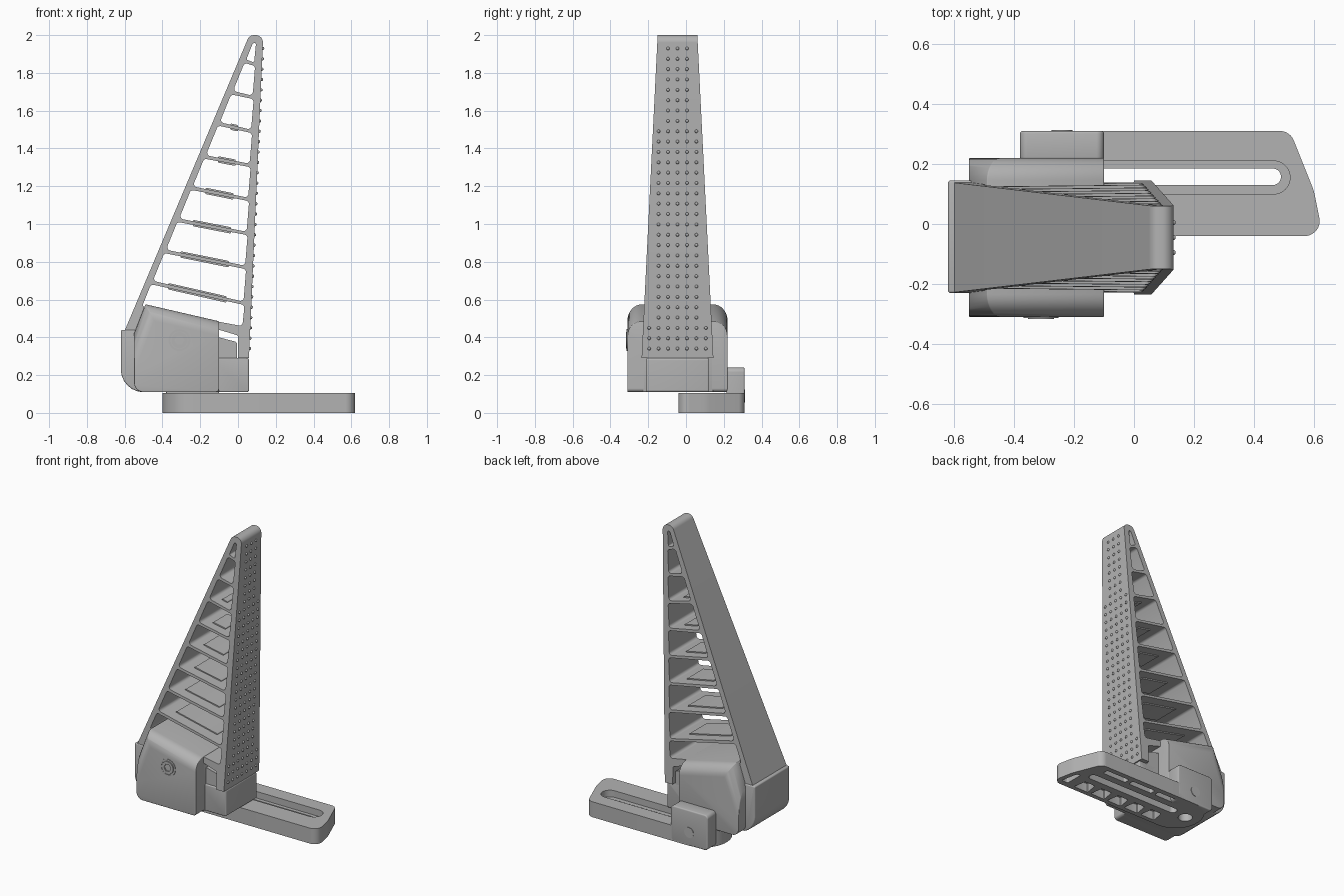
import bpy, bmesh, math
from mathutils import Vector, Matrix

if "Cube" in bpy.data.objects:
    bpy.data.objects.remove(bpy.data.objects["Cube"])

grey = bpy.data.materials.new("matte grey")
grey.use_nodes = True
COLOUR = (0.45, 0.45, 0.45, 1)
grey.diffuse_color = COLOUR
grey.node_tree.nodes["Principled BSDF"].inputs["Base Color"].default_value = COLOUR
parts = []


def finish(name, bm):
    mesh = bpy.data.meshes.new(name)
    bm.to_mesh(mesh)
    bm.free()
    mesh.materials.append(grey)
    obj = bpy.data.objects.new(name, mesh)
    bpy.context.collection.objects.link(obj)
    parts.append(obj)
    return obj


def rounded(corners, steps=8):
    """Polygon from (x, y, radius) corners, each turned into an arc."""
    out = []
    for i, (x, y, r) in enumerate(corners):
        p = Vector((x, y))
        if r == 0:
            out.append(p)
            continue
        u = (Vector(corners[i - 1][:2]) - p).normalized()
        v = (Vector(corners[(i + 1) % len(corners)][:2]) - p).normalized()
        half = u.angle(v) / 2
        centre = p + (u + v).normalized() * r / math.sin(half)
        a = p + u * r / math.tan(half) - centre
        b = p + v * r / math.tan(half) - centre
        for k in range(steps + 1):
            out.append(centre + a.lerp(b, k / steps).normalized() * r)
    return out


def box(x0, x1, y0, y1, r=0.0):
    return rounded([(x0, y0, r), (x1, y0, r), (x1, y1, r), (x0, y1, r)])


def ring(x, y, r, n=32):
    return [Vector((x + r * math.cos(math.tau * i / n),
                    y + r * math.sin(math.tau * i / n))) for i in range(n)]


def prism(name, outer, lo, hi, holes=(), upright=True, bevel=0, soft=None):
    """Extrude a holed outline along y (upright) or z; lo and hi may depend on height."""
    curve = bpy.data.curves.new(name, "CURVE")
    curve.dimensions, curve.fill_mode, curve.extrude = "2D", "BOTH", 1
    for loop in (outer, *holes):
        spline = curve.splines.new("POLY")
        spline.points.add(len(loop) - 1)
        for point, p in zip(spline.points, loop):
            point.co = (p.x, p.y, 0, 1)
        spline.use_cyclic_u = True
    temp = bpy.data.objects.new(name, curve)
    bpy.context.collection.objects.link(temp)
    graph = bpy.context.evaluated_depsgraph_get()
    mesh = bpy.data.meshes.new_from_object(temp.evaluated_get(graph))
    bm = bmesh.new()
    bm.from_mesh(mesh)
    bpy.data.objects.remove(temp)
    bpy.data.curves.remove(curve)
    bpy.data.meshes.remove(mesh)
    for v in bm.verts:
        x, y, side = v.co
        end = hi if side > 0 else lo
        depth = end(y) if callable(end) else end
        v.co = (x, depth, y) if upright else (x, y, depth)
    bmesh.ops.remove_doubles(bm, verts=bm.verts, dist=1e-5)
    if not holes:
        bmesh.ops.dissolve_limit(bm, angle_limit=0.01, verts=bm.verts, edges=bm.edges)
    bmesh.ops.recalc_face_normals(bm, faces=bm.faces)

    def round_edges(test, size, segments):
        edges = [e for e in bm.edges if len(e.link_faces) == 2
                 and e.calc_face_angle(0) > 0.8 and test(e)]
        bmesh.ops.bevel(bm, geom=edges, offset=size, segments=segments,
                        profile=0.5, affect="EDGES", clamp_overlap=True)
    if soft:
        round_edges(soft, 0.075, 8)
    if bevel:
        round_edges(lambda e: True, bevel, 3)
    return finish(name, bm)


# Slotted foot: counterbored top deck over a ribbed underside
foot = rounded([(-0.4, -0.04, 0.17), (0.63, -0.04, 0.05), (0.6, 0.11, 0.2),
                (0.52, 0.31, 0.05), (-0.4, 0.31, 0.17)], 12)
prism("foot_deck", foot, 0.06, 0.105, [box(-0.24, 0.52, 0.1, 0.21, 0.054)], False)
pockets = [box(-0.21, 0.49, 0.13, 0.185, 0.027), ring(-0.3, 0.14, 0.045)]
for i in range(5):
    x = -0.17 + i * 0.135
    pockets.append(rounded([(x, -0.01, 0.01), (x + 0.11, -0.01, 0.01),
                            (x + 0.095, 0.08, 0.01), (x + 0.015, 0.08, 0.01)], 3))
for i in range(3):
    pockets.append(box(-0.15 + i * 0.21, 0.03 + i * 0.21, 0.235, 0.275, 0.012))
pockets.append(rounded([(0.54, 0, 0.01), (0.59, 0, 0.01), (0.57, 0.1, 0.01),
                        (0.54, 0.16, 0.01)], 3))
prism("foot_ribs", foot, 0, 0.06, pockets, False)

# Anchor block with a round boss on its back
prism("anchor_block", box(-0.38, -0.1, 0, 0.24, 0.025), 0.215, 0.31, bevel=0.008)
prism("anchor_boss", ring(-0.24, 0.09, 0.035), 0.3, 0.313)

# Hinge housing with softly rounded upper edges
prism("hinge_housing", rounded([(-0.55, 0.11, 0.05), (-0.1, 0.11, 0.02), (-0.1, 0.485, 0),
                                (-0.49, 0.575, 0), (-0.55, 0.42, 0)]),
      -0.31, 0.22, bevel=0.014,
      soft=lambda e: all(v.co.z > 0.4 for v in e.verts)
      and abs(e.verts[0].co.y - e.verts[1].co.y) < 0.01)

# Pivot bolt with a hexagonal socket
prism("bolt_washer", ring(-0.31, 0.385, 0.058), -0.314, -0.3, [ring(-0.31, 0.385, 0.047)])
prism("bolt_head", ring(-0.31, 0.385, 0.043), -0.317, -0.3, [ring(-0.31, 0.385, 0.026, 6)])

# Heel and toe blocks under the pedal
prism("heel_block", rounded([(-0.62, 0.11, 0.12), (-0.1, 0.11, 0), (-0.1, 0.44, 0),
                             (-0.62, 0.44, 0.01)]), -0.23, 0.145, bevel=0.008)
prism("toe_block", box(-0.14, 0.058, 0.11, 0.29, 0.012), -0.21, 0.12, bevel=0.006)
prism("toe_bridge", rounded([(-0.14, 0.2, 0), (-0.005, 0.2, 0), (-0.005, 0.375, 0.015),
                             (-0.14, 0.41, 0)]), -0.2, 0.12)


# Tapered pedal frame with open cells between sloping rungs
def half_width(z):
    return 0.19 - 0.085 * max(0, z - 0.29) / 1.71


def back_x(z):
    return -0.598 + 0.422 * (z - 0.44)


def face_x(z):
    return 0.058 + 0.0443 * (z - 0.29)


MID = -0.045
left_z = [0.55, 0.69, 0.855, 1.02, 1.19, 1.355, 1.53, 1.695, 1.862]
right_z = [0.45, 0.58, 0.77, 0.95, 1.13, 1.31, 1.49, 1.67, 1.845]
T = 0.009
cells = []
for i in range(len(left_z)):
    top = i == len(left_z) - 1
    a, b = left_z[i] + T, right_z[i] + T
    d, c = (1.955, 1.965) if top else (left_z[i + 1] - T, right_z[i + 1] - T)
    r = 0.008 if top else 0.018
    cells.append(rounded([(back_x(a) + 0.038, a, r), (face_x(b) - 0.042, b, r),
                          (face_x(c) - 0.036, c, r), (back_x(d) + 0.036, d, r)], 5))
frame = rounded([(-0.598, 0.44, 0), (back_x(2), 2, 0.038), (face_x(2), 2, 0.038),
                 (0.058, 0.29, 0), (0.0, 0.29, 0), (0.0, 0.41, 0.01), (-0.1, 0.44, 0)])
prism("pedal_frame", frame, lambda z: MID - half_width(z),
      lambda z: MID + half_width(z), cells)

# Thickened pads in the middle of the lower rungs
for i in range(1, 7):
    lx, rx = back_x(left_z[i]) + 0.038, face_x(right_z[i]) - 0.042
    f = (i - 1) / 5
    start, end = -0.37 + 0.33 * f, -0.06 + 0.06 * f
    slope = (right_z[i] - left_z[i]) / (rx - lx)
    za, zb = (left_z[i] + slope * (x - lx) for x in (start, end))
    w = half_width(za) * 0.55
    prism(f"rung_pad_{i}", rounded([(start, za - 0.017, 0.006), (end, zb - 0.017, 0.006),
                                    (end, zb + 0.017, 0.006), (start, za + 0.017, 0.006)], 3),
          MID - w, MID + w)

# Grip studs on the tread face
bm = bmesh.new()
for row in range(30):
    z = 0.34 + row * 0.0548
    for col in range(-3, 4):
        if abs(col) * 0.05 < half_width(z) - 0.03:
            spot = Matrix.Translation((face_x(z), MID + col * 0.05, z))
            bmesh.ops.create_icosphere(bm, subdivisions=2, radius=0.009, matrix=spot)
finish("grip_studs", bm)

# Smooth shading that keeps hard edges
bpy.ops.object.select_all(action="DESELECT")
for obj in parts:
    obj.select_set(True)
bpy.context.view_layer.objects.active = parts[0]
bpy.ops.object.shade_smooth_by_angle(angle=math.radians(35))
